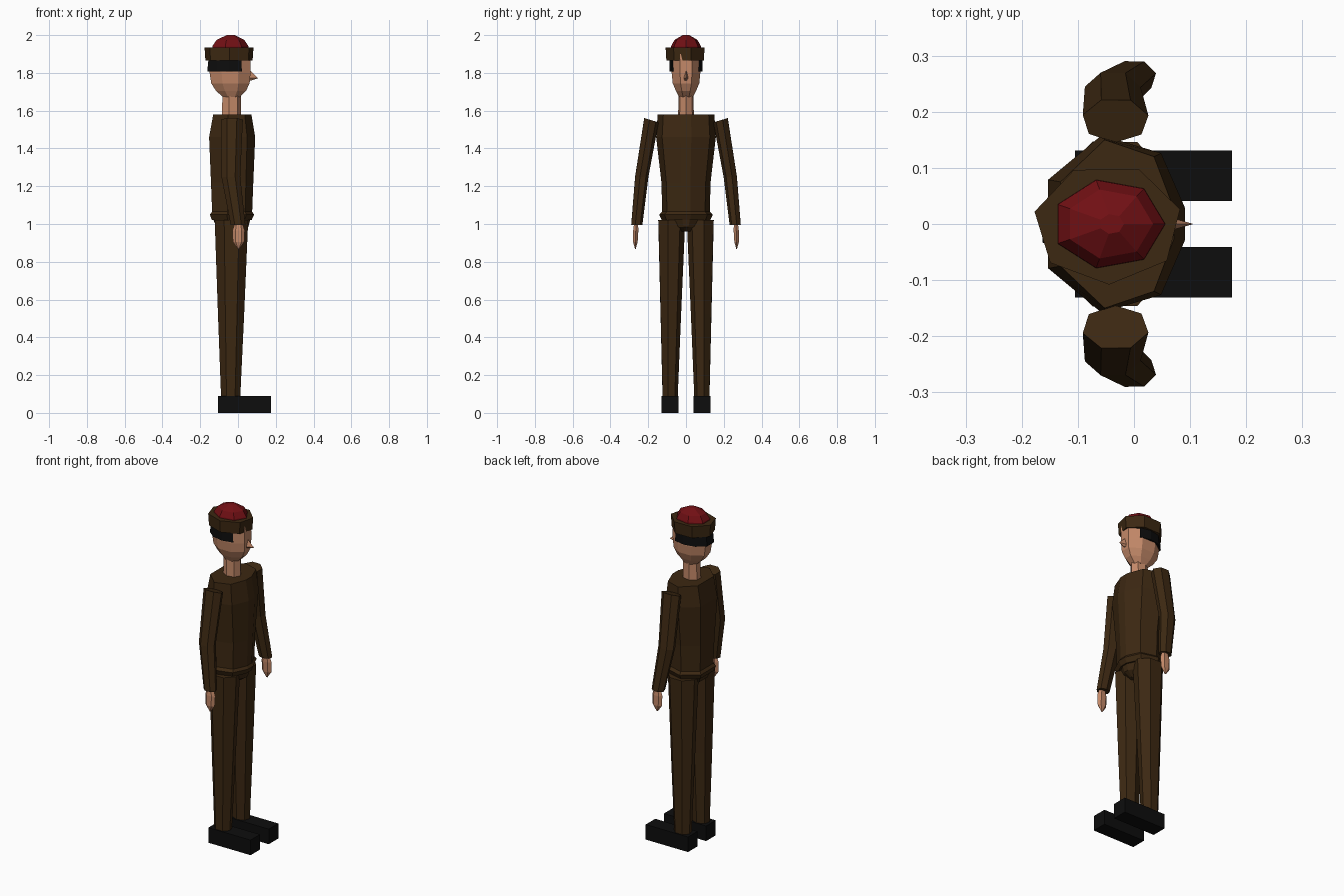
import bpy, bmesh, math
from math import cos, sin, radians


def material(name, rgb):
    m = bpy.data.materials.new(name)
    m.diffuse_color = (*rgb, 1)
    return m


BROWN = material("dark brown cloth", (0.045, 0.021, 0.006))
SKIN = material("skin", (0.55, 0.25, 0.14))
RED = material("dark red", (0.165, 0.005, 0.007))
BLACK = material("black", (0.004, 0.004, 0.004))


def ngon(n, start=0.0):
    """Unit polygon with its first corner at the start angle (degrees)."""
    return [(cos(radians(start + 360 * i / n)), sin(radians(start + 360 * i / n))) for i in range(n)]


def loft(name, profile, rings, mat, side=1, tilt=0.0):
    """Skin a profile through rings (cx, cy, z, rx, ry); tilt slopes the last ring outward."""
    bm = bmesh.new()
    loops = []
    for k, (cx, cy, z, rx, ry) in enumerate(rings):
        t = tilt if k == len(rings) - 1 else 0
        loops.append([bm.verts.new((cx + rx * px, side * (cy + ry * py), z + t * ry * py))
                      for px, py in profile])
    n = len(profile)
    for a, b in zip(loops, loops[1:]):
        for i in range(n):
            j = (i + 1) % n
            bm.faces.new((a[i], a[j], b[j], b[i]))
    bm.faces.new(loops[0])
    bm.faces.new(loops[-1])
    bmesh.ops.remove_doubles(bm, verts=bm.verts, dist=1e-5)
    bmesh.ops.recalc_face_normals(bm, faces=bm.faces)
    me = bpy.data.meshes.new(name)
    bm.to_mesh(me)
    bm.free()
    me.materials.append(mat)
    ob = bpy.data.objects.new(name, me)
    bpy.context.collection.objects.link(ob)
    return ob


# Jacket with flared hem: eight-sided chest section
half = [(1.0, 0.18), (0.65, 0.8), (-0.22, 1.0), (-1.0, 0.5)]
chest = half + [(x, -y) for x, y in reversed(half)]
loft("jacket", chest, [
    (-0.033, 0, 1.02, 0.105, 0.128),
    (-0.032, 0, 1.05, 0.117, 0.142),
    (-0.031, 0, 1.065, 0.106, 0.126),
    (-0.031, 0, 1.22, 0.112, 0.130),
    (-0.031, 0, 1.46, 0.122, 0.158),
    (-0.030, 0, 1.58, 0.101, 0.150)], BROWN)

# Seat of the trousers
loft("trouser_seat", chest, [
    (-0.03, 0, 0.96, 0.05, 0.03),
    (-0.03, 0, 0.985, 0.085, 0.075),
    (-0.033, 0, 1.03, 0.1, 0.115)], BROWN)

# Neck and head
loft("neck", ngon(7), [
    (-0.037, 0, 1.56, 0.054, 0.043),
    (-0.035, 0, 1.70, 0.052, 0.04)], SKIN)
loft("head", ngon(8, 22.5), [
    (-0.035, 0, 1.672, 0.048, 0.04),
    (-0.037, 0, 1.705, 0.086, 0.058),
    (-0.040, 0, 1.745, 0.110, 0.076),
    (-0.042, 0, 1.80, 0.117, 0.082),
    (-0.042, 0, 1.90, 0.117, 0.080)], SKIN)

# Nose: small pyramid made by lofting upright triangles along the face
loft("nose", [(1, 0), (0, 1), (0, -1)], [
    (0.058, 0, 1.76, 0.012, 0.008),
    (0.060, 0, 1.772, 0.046, 0.013),
    (0.060, 0, 1.812, 0.006, 0.004)], SKIN)

# Hair band, open at the face
arc = [radians(a) for a in (58, 90, 122, 158, 202, 238, 270, 302)]
band = [(cos(a), sin(a)) for a in arc] + [(0.85 * cos(a), 0.85 * sin(a)) for a in reversed(arc)]
loft("hair", band, [
    (-0.046, 0, 1.808, 0.126, 0.087),
    (-0.046, 0, 1.88, 0.118, 0.087)], BLACK)

# Hat: turned-up brim and red crown
loft("hat_brim", ngon(7, 14), [
    (-0.047, 0, 1.865, 0.128, 0.104),
    (-0.047, 0, 1.935, 0.133, 0.108)], BROWN)
loft("hat_crown", ngon(7), [
    (-0.045, 0, 1.925, 0.102, 0.082),
    (-0.045, 0, 1.942, 0.100, 0.080),
    (-0.044, 0, 1.974, 0.078, 0.063),
    (-0.040, 0, 2.0, 0.022, 0.018),
    ], RED)

for side, label in ((-1, "right"), (1, "left")):
    # Sleeve, bent at the elbow
    loft(label + "_sleeve", ngon(7, 12), [
        (0.0, 0.262, 0.995, 0.040, 0.031),
        (-0.038, 0.236, 1.25, 0.051, 0.037),
        (-0.033, 0.185, 1.55, 0.060, 0.040)], BROWN, side, 0.3)
    # Hand
    loft(label + "_hand", ngon(6), [
        (0.003, 0.268, 0.868, 0.004, 0.002),
        (0.003, 0.268, 0.905, 0.030, 0.014),
        (0.003, 0.266, 0.965, 0.033, 0.016),
        (0.003, 0.264, 1.005, 0.020, 0.012)], SKIN, side)
    # Trouser leg
    loft(label + "_trouser_leg", ngon(7, 12), [
        (-0.039, 0.086, 0.08, 0.052, 0.042),
        (-0.037, 0.083, 0.52, 0.071, 0.057),
        (-0.035, 0.079, 1.022, 0.091, 0.075)], BROWN, side)
    # Shoe
    loft(label + "_shoe", [(1, 1), (-1, 1), (-1, -1), (1, -1)], [
        (0.035, 0.086, 0.0, 0.14, 0.045),
        (0.035, 0.086, 0.09, 0.14, 0.045)], BLACK, side)
